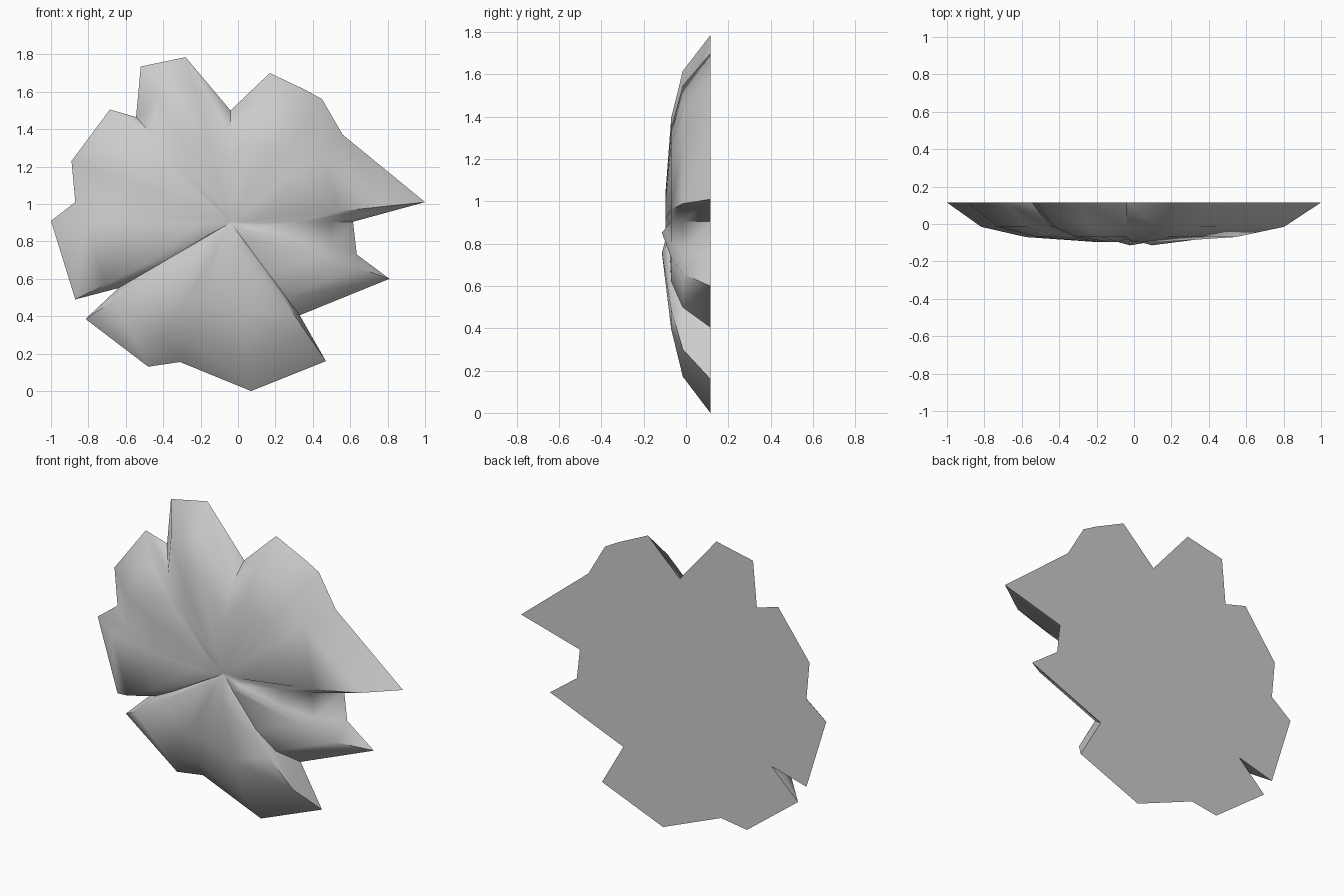
import bpy, bmesh, math

if "Cube" in bpy.data.objects:
    bpy.data.objects.remove(bpy.data.objects["Cube"])

# Jagged outline of the flat back, as (x, z), clockwise from the top
outline = [(-.52, 1.735), (-.28, 1.785), (-.04, 1.5), (.17, 1.7), (.36, 1.61), (.45, 1.56),
           (.56, 1.37), (1, 1.01), (.615, .905), (.635, .73), (.81, .6), (.33, .405),
           (.47, .16), (.07, 0), (-.31, .155), (-.48, .13), (-.815, .385), (-.64, .55),
           (-.87, .49), (-1, .91), (-.87, 1.01), (-.89, 1.23), (-.685, 1.505), (-.545, 1.465)]
cx, cz = -.04, .9
# Domed front: rings of (scale toward the centre, depth)
rings = [(1, .115), (.81, -.015), (.56, -.07), (.16, -.097)]
notches = (2, 8, 11, 17)          # lobes separate here
crests = (10, 13)                 # lobes stand proudest here

bm = bmesh.new()
loops = []
for k, (s, y) in enumerate(rings):
    loop = []
    for i, (x, z) in enumerate(outline):
        d = 0
        if k == 3:
            d = .017 if i in notches else -.017 if i in crests else 0
        loop.append(bm.verts.new((cx + (x - cx) * s, y + d, cz + (z - cz) * s)))
    loops.append(loop)
n = len(outline)
for a, b in zip(loops, loops[1:]):
    for i in range(n):
        j = (i + 1) % n
        bm.faces.new((a[i], a[j], b[j], b[i]))

# Dimple at the centre of the front, and the flat back
centre = bm.verts.new((cx, -.075, cz))
for i in range(n):
    bm.faces.new((loops[-1][i], loops[-1][(i + 1) % n], centre))
bm.faces.new(loops[0])
bmesh.ops.recalc_face_normals(bm, faces=bm.faces)

mesh = bpy.data.meshes.new("lobed_leaf_relief")
bm.to_mesh(mesh)
bm.free()
leaf = bpy.data.objects.new("lobed_leaf_relief", mesh)
bpy.context.collection.objects.link(leaf)
bpy.context.view_layer.objects.active = leaf
leaf.select_set(True)
bpy.ops.object.shade_smooth_by_angle(angle=math.radians(60))
